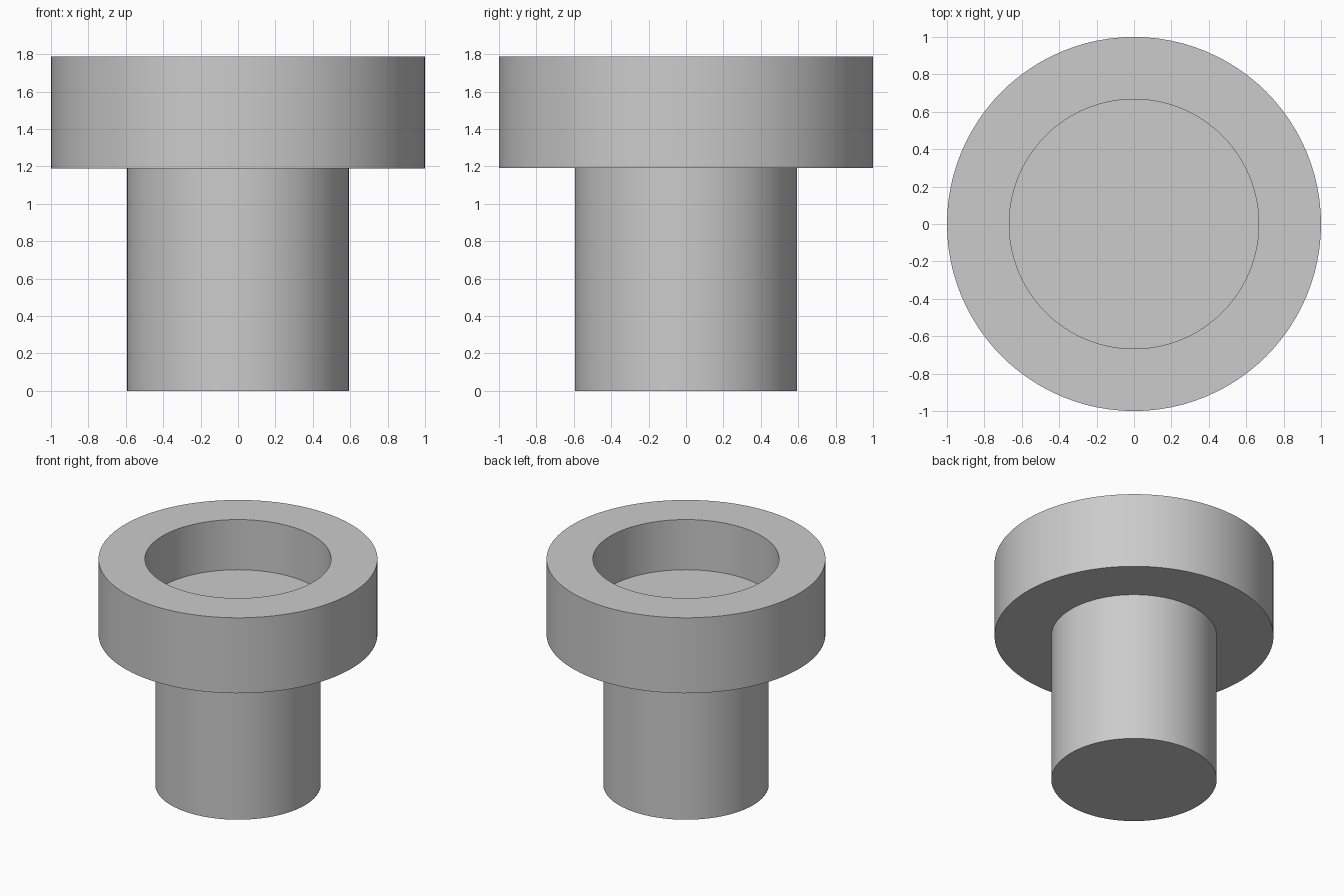
import bpy
import bmesh
import math

cube = bpy.data.objects.get("Cube")
if cube:
    bpy.data.objects.remove(cube, do_unlink=True)

SIDES = 96

# Plain grey material
grey = bpy.data.materials.new("light_grey")
grey.use_nodes = True
colour = (0.6, 0.6, 0.6, 1)
grey.diffuse_color = colour
grey.node_tree.nodes["Principled BSDF"].inputs["Base Color"].default_value = colour


def lathe(name, profile):
    """Spin a (radius, height) profile about z into a closed solid."""
    bm = bmesh.new()
    verts = [bm.verts.new((r, 0, z)) for r, z in profile]
    edges = [bm.edges.new(pair) for pair in zip(verts, verts[1:])]
    bmesh.ops.spin(bm, geom=verts + edges, cent=(0, 0, 0), axis=(0, 0, 1),
                   angle=math.tau, steps=SIDES, use_duplicate=False)
    bmesh.ops.remove_doubles(bm, verts=bm.verts, dist=0.0001)
    bmesh.ops.recalc_face_normals(bm, faces=bm.faces)
    mesh = bpy.data.meshes.new(name)
    bm.to_mesh(mesh)
    bm.free()
    mesh.materials.append(grey)
    obj = bpy.data.objects.new(name, mesh)
    bpy.context.collection.objects.link(obj)
    bpy.ops.object.select_all(action="DESELECT")
    obj.select_set(True)
    bpy.context.view_layer.objects.active = obj
    bpy.ops.object.shade_smooth_by_angle(angle=math.radians(30))
    return obj


STEM_R, HEAD_R, RECESS_R = 0.593, 1.0, 0.667
HEAD_BASE, RECESS_FLOOR, TOP = 1.19, 1.39, 1.787

# Solid stem, wide head and round blind recess in one turned body
lathe("flanged_bushing", [
    (0, 0), (STEM_R, 0), (STEM_R, HEAD_BASE),
    (HEAD_R, HEAD_BASE), (HEAD_R, TOP),
    (RECESS_R, TOP), (RECESS_R, RECESS_FLOOR), (0, RECESS_FLOOR),
])
